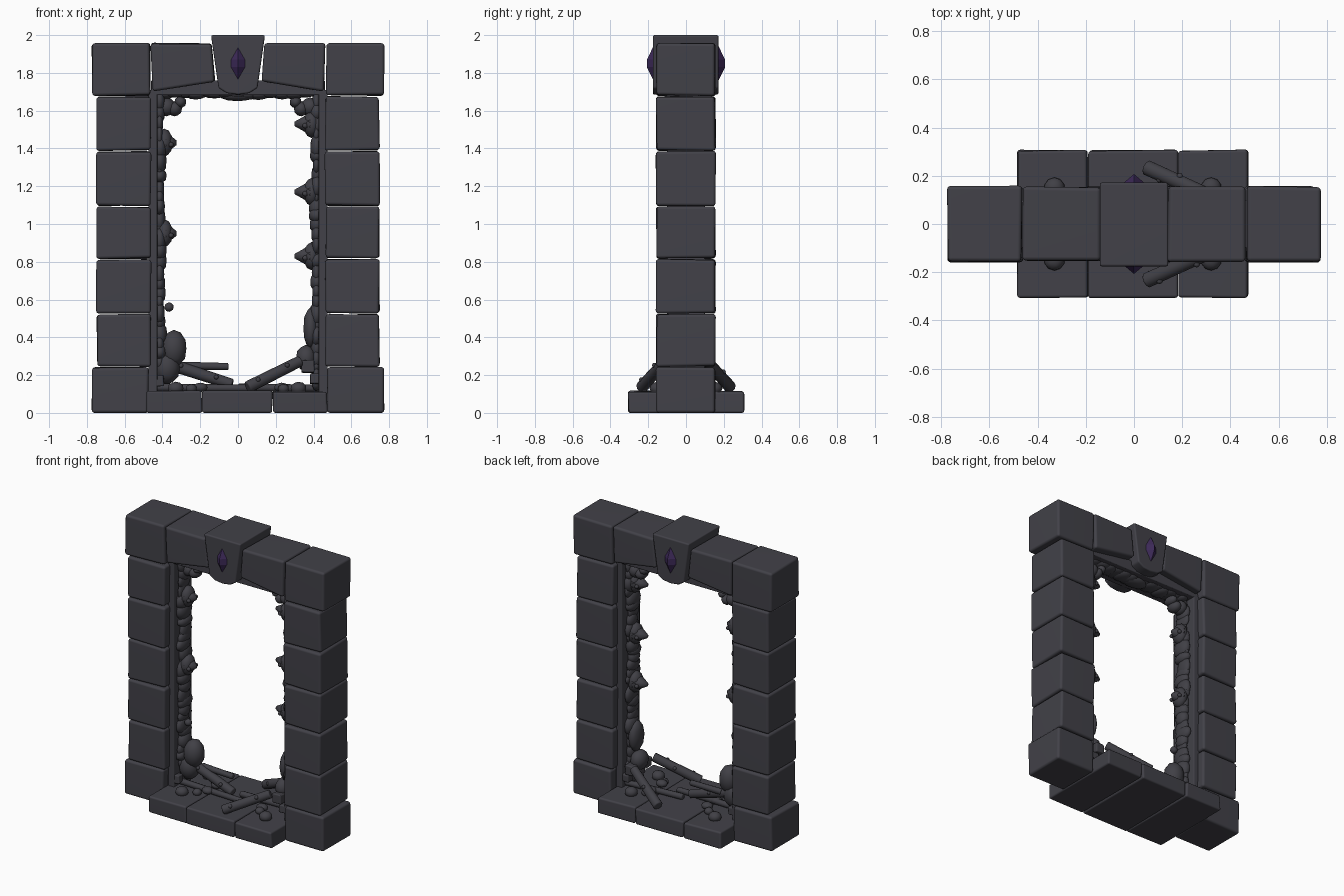
import bpy, bmesh, math, random
from mathutils import Vector, Matrix

if "Cube" in bpy.data.objects:
    bpy.data.objects.remove(bpy.data.objects["Cube"])

random.seed(4)


def material(name, col):
    m = bpy.data.materials.new(name)
    m.diffuse_color = (*col, 1)
    m.use_nodes = True
    m.node_tree.nodes["Principled BSDF"].inputs["Base Color"].default_value = m.diffuse_color
    return m


STONE = material("dark stone", (0.054, 0.053, 0.065))
GROWTH = material("dark growth", (0.052, 0.051, 0.061))
GEM = material("purple gem", (0.045, 0.022, 0.095))


def finish(name, bm, mat, bevel=0, smooth=True):
    bmesh.ops.recalc_face_normals(bm, faces=bm.faces)
    me = bpy.data.meshes.new(name)
    bm.to_mesh(me)
    bm.free()
    me.materials.append(mat)
    ob = bpy.data.objects.new(name, me)
    bpy.context.collection.objects.link(ob)
    if smooth:
        for p in me.polygons:
            p.use_smooth = True
    if bevel:
        b = ob.modifiers.new("worn edges", 'BEVEL')
        b.width = bevel
        b.segments = 3
        b.limit_method = 'ANGLE'
        b.angle_limit = math.radians(40)
        w = ob.modifiers.new("shading", 'WEIGHTED_NORMAL')
        w.keep_sharp = True
    return ob


def prism(name, pts, y0, y1, mat=STONE, bevel=0.016, jitter=0.004):
    """Extrude an x-z outline from y0 to y1, slightly worn."""
    bm = bmesh.new()
    f = bm.faces.new([bm.verts.new((x, y0, z)) for x, z in pts])
    r = bmesh.ops.extrude_face_region(bm, geom=[f])
    for g in r["geom"]:
        if isinstance(g, bmesh.types.BMVert):
            g.co.y = y1
    for v in bm.verts:
        v.co += Vector([random.uniform(-jitter, jitter) for _ in range(3)])
        v.co.z = max(v.co.z, 0) if v.co.z > 0.01 else 0
    return finish(name, bm, mat, bevel)


def box(name, x0, x1, y0, y1, z0, z1, **kw):
    return prism(name, [(x0, z0), (x1, z0), (x1, z1), (x0, z1)], y0, y1, **kw)


def lump(bm, c, r):
    m = Matrix.Translation(c) @ Matrix.Diagonal((*r, 1))
    bmesh.ops.create_icosphere(bm, subdivisions=2, radius=1, matrix=m)


def rod(bm, a, b, r1, r2, sides=10):
    a, b = Vector(a), Vector(b)
    d = b - a
    m = Matrix.Translation((a + b) / 2) @ d.to_track_quat('Z', 'Y').to_matrix().to_4x4()
    bmesh.ops.create_cone(bm, cap_ends=True, segments=sides, radius1=r1, radius2=r2,
                          depth=d.length, matrix=m)


# Pillars of stacked blocks
levels = [0, 0.243, 0.525, 0.815, 1.094, 1.387, 1.677, 1.96]
for s, side in ((-1, "left"), (1, "right")):
    for i in range(7):
        end = i in (0, 6)
        a, b = s * (0.475 if end else 0.462), s * (0.772 if end else 0.748)
        if i == 6:
            a = s * 0.467
        box(f"{side}_pillar_block", min(a, b), max(a, b), -0.157, 0.155,
            levels[i] + (0.003 if i else 0), levels[i + 1] - 0.003)
    # Lintel stone tilting towards the keystone
    pts = [(s * 0.455, 1.705), (s * 0.122, 1.752), (s * 0.142, 1.955), (s * 0.46, 1.958)]
    prism(f"{side}_lintel_stone", pts, -0.155, 0.153)
    # Recessed lining plate behind the pillar edge
    box(f"{side}_lining", min(s * 0.427, s * 0.475), max(s * 0.427, s * 0.475),
        -0.1, 0.1, 0.1, 1.71, bevel=0.006, jitter=0)

box("top_lining", -0.46, 0.46, -0.1, 0.1, 1.682, 1.76, bevel=0.006, jitter=0)

# Keystone with rounded foot
prism("keystone", [(-0.143, 2.0), (-0.103, 1.72), (-0.06, 1.693), (0.0, 1.685),
                   (0.06, 1.693), (0.103, 1.72), (0.143, 2.0)], -0.176, 0.172,
      bevel=0.01, jitter=0)

# Faceted gems on front and back of the keystone
for s, side in ((-1, "front"), (1, "back")):
    bm = bmesh.new()
    rim = [bm.verts.new((x, s * 0.168, z)) for x, z in
           ((0, 1.95), (0.046, 1.87), (0.046, 1.83), (0, 1.75), (-0.046, 1.83), (-0.046, 1.87))]
    tips = [bm.verts.new((0, s * 0.207, z)) for z in (1.87, 1.83)]
    for q in ((0, 1), (3, 4), (2, 3), (5, 0)):
        t = tips[0] if 0 in q else tips[1]
        bm.faces.new((rim[q[0]], rim[q[1]], t))
    bm.faces.new((rim[1], rim[2], tips[1], tips[0]))
    bm.faces.new((rim[4], rim[5], tips[0], tips[1]))
    bm.faces.new(rim)
    finish(f"{side}_gem", bm, GEM, smooth=False)

# Threshold slabs
for x0, x1 in ((-0.482, -0.192), (-0.188, 0.182), (0.186, 0.473)):
    box("threshold_slab", x0, x1, -0.305, 0.305, 0, 0.114, bevel=0.012)

# Lumpy growth along the opening
for s, side in ((-1, "left"), (1, "right")):
    bm = bmesh.new()
    z = 0.16
    while z < 1.68:
        h = random.uniform(0.04, 0.075)
        lump(bm, (s * 0.415, random.uniform(-0.015, 0.015), z),
             (random.uniform(0.018, 0.042), random.uniform(0.05, 0.075), h))
        z += h * 0.95
    # Swollen foot and upper corner
    foot = ((0.34, 0.34, 0.07, 0.1), (0.375, 0.24, 0.07, 0.09)) if s < 0 else \
           ((0.385, 0.45, 0.04, 0.11), (0.36, 0.29, 0.055, 0.07))
    for x, zz, rx, rz in foot:
        lump(bm, (s * x, 0, zz), (rx, 0.07, rz))
    for x, zz, r in ((0.38, 1.62, 0.05), (0.335, 1.61, 0.04), (0.305, 1.645, 0.032)):
        lump(bm, (s * x, 0.01, zz), (r, 0.055, r))
    # Thorns with a bead on each
    for zz in ((1.43, 0.95) if s < 0 else (1.53, 1.17, 0.83)):
        lump(bm, (s * 0.39, 0, zz), (0.045, 0.06, 0.075))
        rod(bm, (s * 0.385, 0, zz), (s * (0.325 if s < 0 else 0.3), 0, zz), 0.06, 0.012)
        for y in (-0.04, 0.04):
            lump(bm, (s * 0.355, y, zz - 0.01), (0.014,) * 3)
    if s < 0:
        lump(bm, (-0.365, -0.03, 0.56), (0.025,) * 3)
    finish(f"{side}_growth", bm, GROWTH)

bm = bmesh.new()
x = -0.38
while x < 0.38:
    w = random.uniform(0.05, 0.08)
    lump(bm, (x, random.uniform(-0.01, 0.01), 1.69),
         (w, 0.07, random.uniform(0.018, 0.034)))
    x += w * 0.85
lump(bm, (0, 0, 1.68), (0.1, 0.06, 0.03))
finish("top_growth", bm, GROWTH)

# Fallen branches, with knots
branches = [((0.05, -0.235, 0.135), (0.33, -0.11, 0.275)),
            ((0.05, 0.235, 0.135), (0.33, 0.11, 0.275)),
            ((-0.37, 0.02, 0.26), (-0.03, -0.01, 0.15)),
            ((-0.3, 0.03, 0.25), (-0.05, 0.02, 0.245)),
            ((-0.45, -0.03, 0.135), (0.1, -0.05, 0.13)),
            ((0.0, 0.03, 0.135), (0.45, 0.05, 0.13))]
for i, (a, b) in enumerate(branches):
    bm = bmesh.new()
    r = 0.033 if i < 3 else 0.021
    rod(bm, a, b, r, r * 0.9)
    a, b = Vector(a), Vector(b)
    if i < 3:
        for t, y in ((0.2, -1), (0.5, 1), (0.75, -1)):
            lump(bm, a.lerp(b, t) + Vector((0, y * 0.026, 0.012)), (0.013,) * 3)
    finish("branch", bm, GROWTH, bevel=0.009)

# Pebbles and broken stones on the threshold
bm = bmesh.new()
for s in (-1, 1):
    for x in (-0.33, 0.32):
        lump(bm, (x, s * 0.15, 0.13), (0.043, 0.043, 0.035))
        lump(bm, (x * 0.75, s * 0.1, 0.128), (0.03, 0.03, 0.025))
    lump(bm, (-0.2, s * 0.05, 0.135), (0.04, 0.035, 0.025))
    lump(bm, (0.23, s * 0.06, 0.135), (0.04, 0.035, 0.025))
finish("pebbles", bm, GROWTH)
for x, z, h in ((-0.42, 0.17, 0.027), (0.41, 0.18, 0.027), (0.37, 0.245, 0.033)):
    for y in (-0.07, 0.07):
        box("rubble", x - h, x + h, y - h, y + h, z - h, z + h, mat=GROWTH, bevel=0.008)
